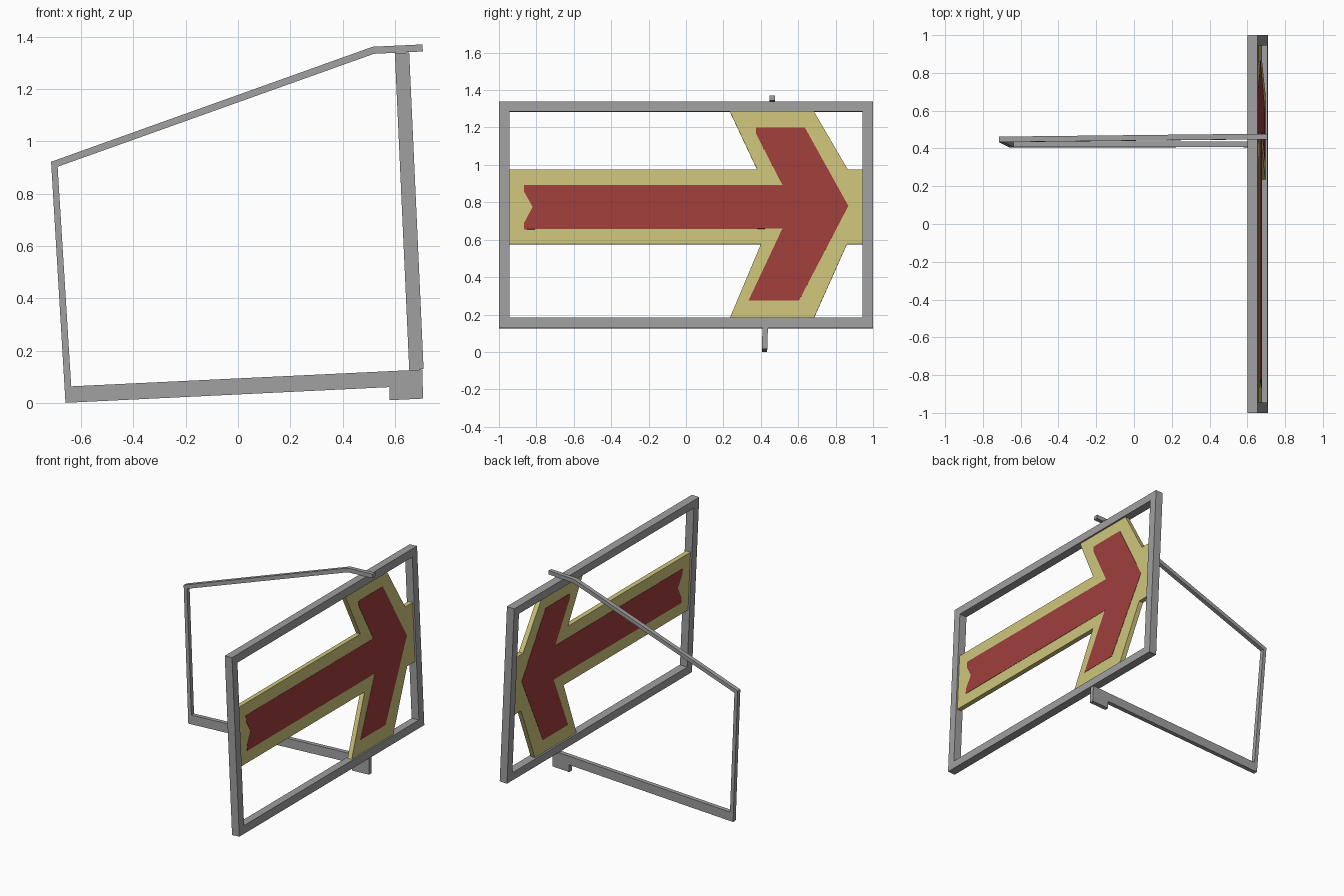
import bpy, bmesh, math
from mathutils import Matrix, Vector

if "Cube" in bpy.data.objects:
    bpy.data.objects.remove(bpy.data.objects["Cube"], do_unlink=True)


def material(name, rgb):
    mat = bpy.data.materials.new(name)
    mat.use_nodes = True
    mat.diffuse_color = (*rgb, 1)
    mat.node_tree.nodes["Principled BSDF"].inputs["Base Color"].default_value = (*rgb, 1)
    return mat


grey = material("grey metal", (0.35, 0.35, 0.35))
yellow = material("pale yellow", (0.62, 0.56, 0.2))
red = material("dull red", (0.35, 0.05, 0.045))


def prism(name, outline, direction, mat, matrix=Matrix()):
    """Extrude a flat closed outline along a direction."""
    bm = bmesh.new()
    face = bm.faces.new([bm.verts.new(p) for p in outline])
    ext = bmesh.ops.extrude_face_region(bm, geom=[face], use_keep_orig=True)
    moved = [g for g in ext["geom"] if isinstance(g, bmesh.types.BMVert)]
    bmesh.ops.translate(bm, vec=direction, verts=moved)
    bmesh.ops.transform(bm, matrix=matrix, verts=bm.verts)
    bmesh.ops.recalc_face_normals(bm, faces=bm.faces)
    mesh = bpy.data.meshes.new(name)
    bm.to_mesh(mesh)
    bm.free()
    mesh.materials.append(mat)
    obj = bpy.data.objects.new(name, mesh)
    bpy.context.collection.objects.link(obj)
    return obj


# The whole sign leans back about its centre
MID = 0.733
lean = Matrix.Translation((0.655, 0, MID)) @ Matrix.Rotation(math.radians(-2.6), 4, "Y")


def sign_plate(name, outline, x0, x1, mat):
    pts = [Vector((x0, y, z - MID)) for y, z in outline]
    return prism(name, pts, (x1 - x0, 0, 0), mat, lean)


def rect(y0, y1, z0, z1):
    return [(y0, z0), (y1, z0), (y1, z1), (y0, z1)]


# Rectangular frame: two rails and two uprights
BAR, HALF = 0.055, 0.0275
BOTTOM, TOP = 0.127, 1.339
sign_plate("bottom_rail", rect(-1, 1, BOTTOM, BOTTOM + BAR), -HALF, HALF, grey)
sign_plate("top_rail", rect(-1, 1, TOP - BAR, TOP), -HALF, HALF, grey)
for name, y in (("right_upright", -1), ("left_upright", 1 - BAR)):
    sign_plate(name, rect(y, y + BAR, BOTTOM + BAR, TOP - BAR), -HALF, HALF, grey)

# Yellow arrow board held inside the frame
board = [(-0.945, 0.575), (-0.945, 0.975), (0.38, 0.975), (0.235, 1.284),
         (0.685, 1.284), (0.865, 0.975), (0.945, 0.975), (0.945, 0.575),
         (0.86, 0.575), (0.685, 0.182), (0.235, 0.182), (0.4, 0.575)]
sign_plate("arrow_board", board, -0.016, 0.016, yellow)

# Red arrow painted on both sides of the board
arrow = [(-0.865, 0.655), (-0.865, 0.69), (-0.82, 0.775), (-0.865, 0.855),
         (-0.865, 0.893), (0.515, 0.893), (0.375, 1.165), (0.375, 1.2),
         (0.635, 1.2), (0.868, 0.78), (0.605, 0.275), (0.335, 0.275),
         (0.515, 0.658)]
for name, side in (("outer_red_arrow", 1), ("inner_red_arrow", -1)):
    sign_plate(name, arrow, side * 0.016, side * 0.018, red)

# Bent support bracket, leaning slightly sideways as it rises
bracket = [(-0.66, 0), (0.58, 0.06), (0.58, 0.01), (0.708, 0.016),
           (0.705, 0.127), (-0.638, 0.063), (-0.69, 0.903), (0.52, 1.335),
           (0.707, 1.344), (0.706, 1.371), (0.515, 1.362), (-0.715, 0.922)]
prism("support_bracket", [(x, 0.405 + 0.031 * z, z) for x, z in bracket],
      (0, 0.029, 0), grey)
